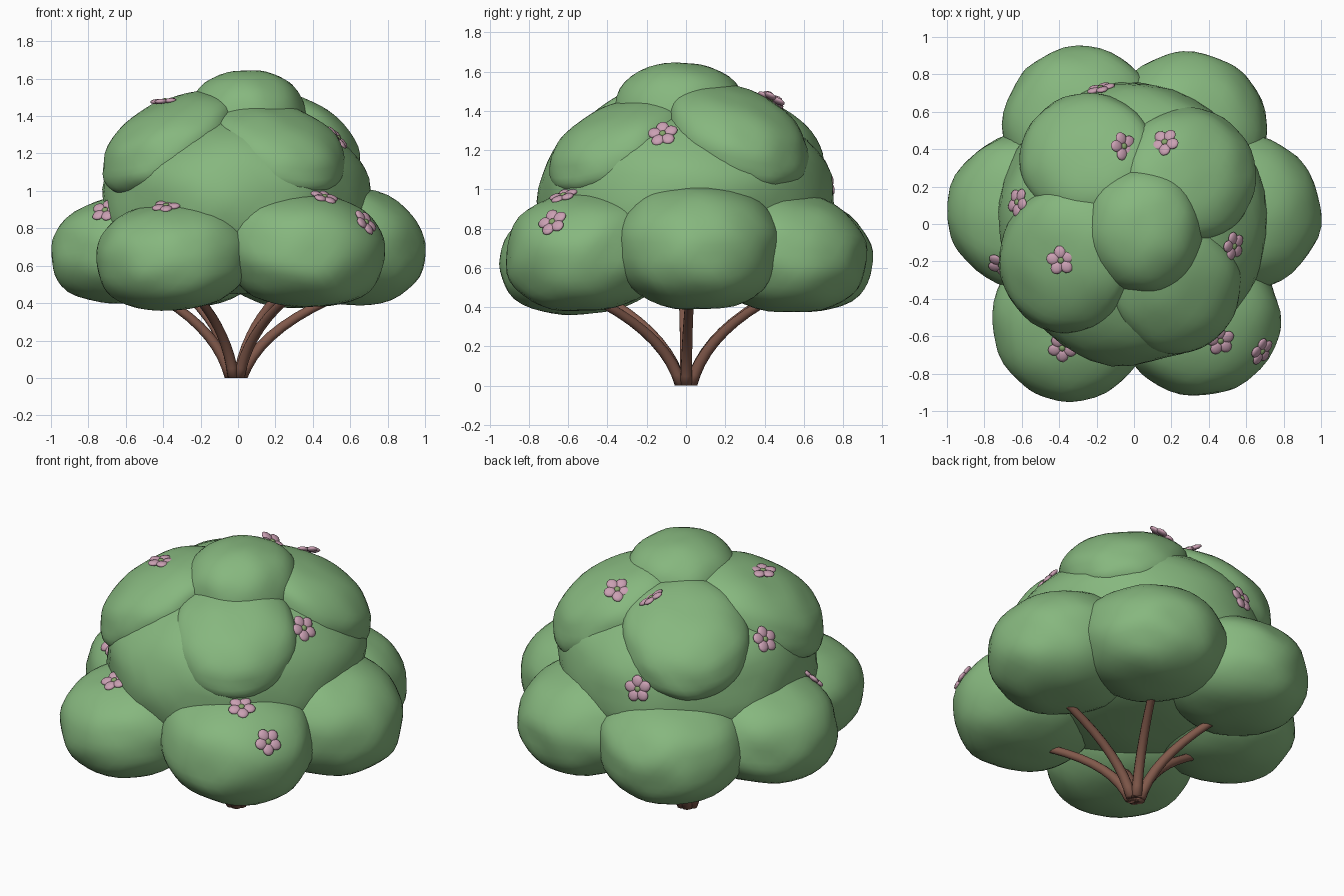
import bpy, bmesh, math
from mathutils import Vector, noise
from mathutils.bvhtree import BVHTree

if "Cube" in bpy.data.objects:
    bpy.data.objects.remove(bpy.data.objects["Cube"])


def material(name, rgb):
    m = bpy.data.materials.new(name)
    m.diffuse_color = (*rgb, 1)
    m.use_nodes = True
    m.node_tree.nodes["Principled BSDF"].inputs["Base Color"].default_value = m.diffuse_color
    return m


LEAF = material("leaf green", (0.24, 0.475, 0.21))
BARK = material("bark brown", (0.22, 0.10, 0.07))
PINK = material("petal pink", (0.59, 0.35, 0.45))
HEART = material("flower centre green", (0.24, 0.38, 0.15))


def add_object(name, bm, mats):
    for f in bm.faces:
        f.smooth = True
    me = bpy.data.meshes.new(name)
    bm.to_mesh(me)
    ob = bpy.data.objects.new(name, me)
    bpy.context.collection.objects.link(ob)
    for m in mats:
        me.materials.append(m)
    return ob


# Foliage clumps: lumpy spheres, slightly squared in height, drooping outwards
# (centre, radii, droop)
CLUMPS = [
    ("core", (-0.01, 0.0, 0.94), (0.715, 0.755, 0.49), 0),
    # lower ring
    ("lower_right", (0.56, 0.06, 0.71), (0.44, 0.42, 0.32), 0.08),
    ("lower_left", (-0.56, 0.07, 0.69), (0.44, 0.42, 0.29), 0.08),
    ("lower_front_left", (-0.34, -0.52, 0.65), (0.42, 0.43, 0.285), 0.08),
    ("lower_front_right", (0.35, -0.50, 0.685), (0.43, 0.42, 0.305), 0.08),
    ("lower_back_left", (-0.28, 0.53, 0.67), (0.42, 0.42, 0.295), 0.08),
    ("lower_back_right", (0.29, 0.50, 0.68), (0.42, 0.42, 0.305), 0.08),
    # upper ring and crown
    ("upper_front_left", (-0.36, -0.19, 1.25), (0.36, 0.39, 0.235), 0.38),
    ("upper_front_right", (0.215, -0.34, 1.22), (0.355, 0.355, 0.21), 0.38),
    ("upper_back_right", (0.29, 0.26, 1.26), (0.36, 0.36, 0.235), 0.38),
    ("upper_back_left", (-0.24, 0.35, 1.235), (0.37, 0.35, 0.22), 0.38),
    ("crown", (0.05, -0.03, 1.36), (0.32, 0.34, 0.285), 0),
]
P = 2.3
trees = []
for i, (name, c, r, droop) in enumerate(CLUMPS):
    out = Vector((c[0], c[1], 0)).normalized()
    bm = bmesh.new()
    bmesh.ops.create_icosphere(bm, subdivisions=4, radius=1)
    for v in bm.verts:
        d = v.co.normalized()
        k = (math.hypot(d.x, d.y) ** P + abs(d.z) ** P) ** (-1 / P)
        k *= 1 + 0.035 * noise.noise(d * 2.2 + Vector((i * 7.3, 0, 0)))
        off = Vector(d[j] * k * r[j] for j in range(3))
        off.z -= droop * off.dot(out)
        v.co = Vector(c) + off
    trees.append(BVHTree.FromBMesh(bm))
    add_object(name + "_foliage", bm, [LEAF])
    bm.free()

# Stems: curved tapering tubes, one fanning out to each lower clump
for n, reach in enumerate((1, 0.87, 0.87, 0.75, 0.82, 1)):
    a = math.radians(2 + 60 * n)
    bm = bmesh.new()
    rings = []
    for s in range(11):
        t = s / 10
        out = 0.03 + reach * (0.20 * t + 0.48 * t * t)
        z = 0.60 * t - 0.1 * t * t
        tilt = math.atan2(reach * (0.20 + 0.96 * t), 0.60 - 0.2 * t) if s else 0
        rad = 0.031 - 0.010 * t
        ring = []
        for k in range(10):
            b = 2 * math.pi * k / 10
            u, w = rad * math.cos(b), rad * math.sin(b)
            x, zz = out + u * math.cos(tilt), z - u * math.sin(tilt)
            ring.append(bm.verts.new((x * math.cos(a) - w * math.sin(a) - 0.01,
                                      x * math.sin(a) + w * math.cos(a), zz)))
        rings.append(ring)
    for lo, hi in zip(rings, rings[1:]):
        for k in range(10):
            bm.faces.new((lo[k], lo[k - 9], hi[k - 9], hi[k]))
    bm.faces.new(rings[0][::-1])
    bm.faces.new(rings[-1])
    add_object("stem_%d" % (n + 1), bm, [BARK])
    bm.free()


# Flowers: five flattened petals round a small centre, laid on the foliage
def blob(bm, loc, ang, radii, index):
    new = bmesh.ops.create_icosphere(bm, subdivisions=2, radius=1)["verts"]
    for v in new:
        x, y, z = (v.co[j] * radii[j] for j in range(3))
        v.co = (loc[0] + x * math.cos(ang) - y * math.sin(ang),
                loc[1] + x * math.sin(ang) + y * math.cos(ang), loc[2] + z)
        for f in v.link_faces:
            f.material_index = index


def surface(p):
    """First foliage hit along a line from outside to the middle."""
    mid = Vector((0, 0, 0.75))
    d = (p - mid).normalized()
    hits = [t.ray_cast(mid + d * 3, -d) for t in trees]
    return min((h for h in hits if h[0]), key=lambda h: h[3])[:2]


FLOWERS = [(-0.06, 0.42, 1.46), (0.17, 0.44, 1.46), (-0.40, -0.20, 1.49),
           (0.54, -0.12, 1.29), (-0.76, -0.23, 0.90), (-0.40, -0.69, 0.92),
           (0.48, -0.65, 0.97), (0.69, -0.69, 0.83), (-0.17, 0.69, 1.03),
           (-0.64, 0.12, 1.25)]
for n, p in enumerate(FLOWERS):
    bm = bmesh.new()
    for k in range(5):
        a = 2 * math.pi * k / 5 + n
        blob(bm, (0.044 * math.cos(a), 0.044 * math.sin(a), 0.008), a,
             (0.036, 0.033, 0.014), 0)
    blob(bm, (0, 0, 0.012), 0, (0.018, 0.018, 0.012), 1)
    ob = add_object("flower_%d" % (n + 1), bm, [PINK, HEART])
    bm.free()
    ob.location, normal = surface(Vector(p))
    ob.rotation_mode = 'QUATERNION'
    ob.rotation_quaternion = normal.to_track_quat('Z', 'Y')
